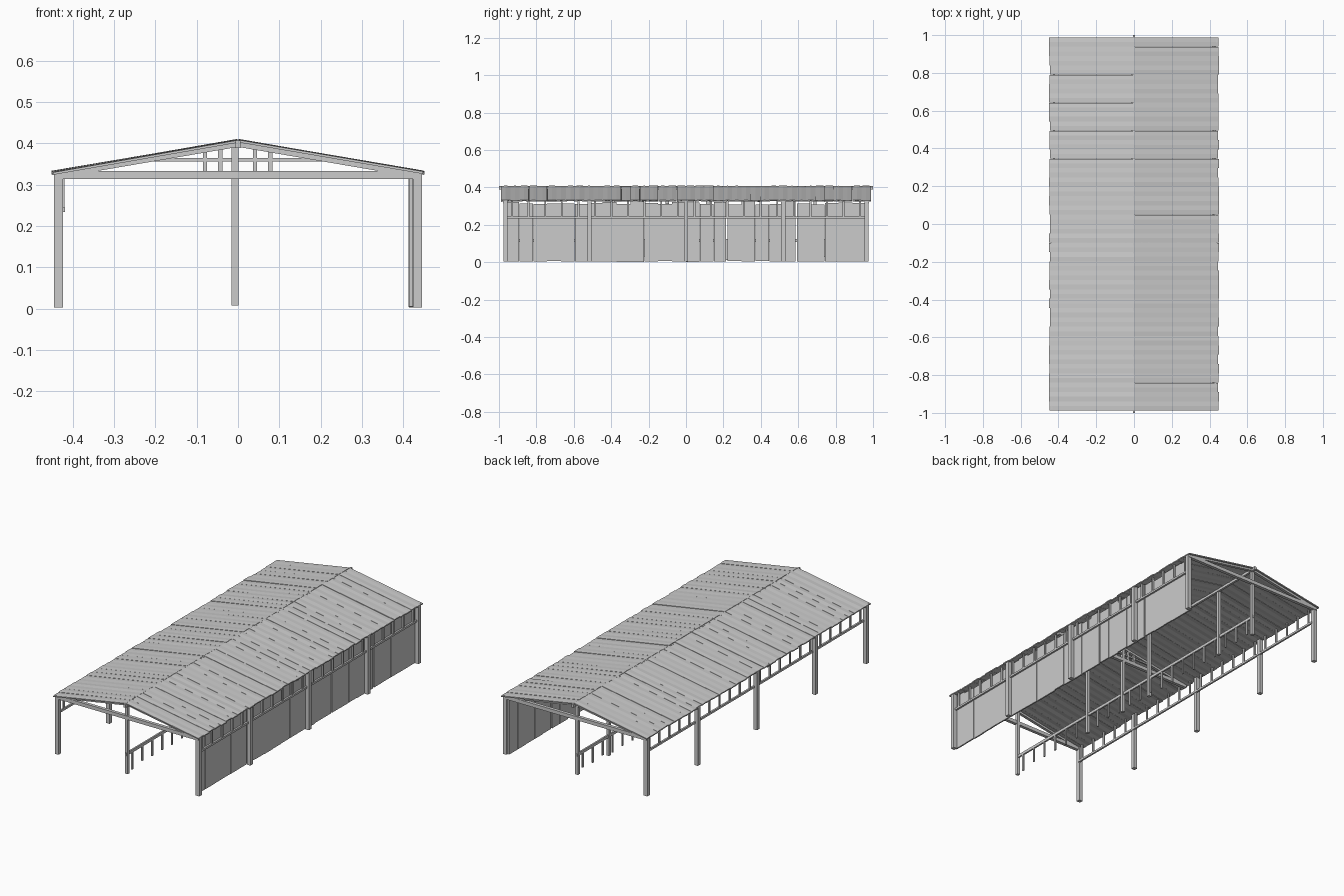
import bpy, bmesh, math, random
from mathutils import Vector, Matrix

if "Cube" in bpy.data.objects:
    bpy.data.objects.remove(bpy.data.objects["Cube"])

random.seed(4)
EAVE_X, EAVE_Z, RIDGE_Z = 0.45, 0.331, 0.408


def finish(name, bm):
    bmesh.ops.recalc_face_normals(bm, faces=bm.faces)
    me = bpy.data.meshes.new(name)
    bm.to_mesh(me)
    bm.free()
    ob = bpy.data.objects.new(name, me)
    bpy.context.collection.objects.link(ob)
    return ob


def add_box(bm, lo, hi):
    lo, hi = Vector(lo), Vector(hi)
    m = Matrix.Translation((lo + hi) / 2) @ Matrix.Diagonal((*(hi - lo), 1))
    bmesh.ops.create_cube(bm, size=1, matrix=m)


def boxes(name, spans):
    bm = bmesh.new()
    for lo, hi in spans:
        add_box(bm, lo, hi)
    return finish(name, bm)


def sweep(bm, start, end):
    """Skin two matching closed loops into a solid bar."""
    a = [bm.verts.new(p) for p in start]
    b = [bm.verts.new(p) for p in end]
    n = len(a)
    for i in range(n):
        bm.faces.new((a[i], a[(i + 1) % n], b[(i + 1) % n], b[i]))
    bm.faces.new(a)
    bm.faces.new(b)


def slope_bar(bm, side, y0, y1, top, thick, x1):
    """Bar following the roof pitch, top measured below the roof line."""
    drop = (RIDGE_Z - EAVE_Z) / EAVE_X

    def loop(x):
        z = RIDGE_Z - top - drop * x
        return [(side * x, y0, z), (side * x, y1, z),
                (side * x, y1, z - thick), (side * x, y0, z - thick)]
    sweep(bm, loop(0), loop(x1))


def post(x, y, top, r=0.011, bottom=0.003):
    return (x - r, y - r, bottom), (x + r, y + r, top)


# Roof boards: slightly cupped planks running down each slope
def roof_boards(name, side):
    bm = bmesh.new()
    n, w = 40, 1.976 / 40
    for i in range(n):
        y0 = -0.988 + i * w
        y1 = y0 + w - random.choice((0, 0.0005, 0.001))
        lift = random.uniform(-0.0015, 0.001)
        cup = random.uniform(0.0005, 0.002)
        out = EAVE_X + random.uniform(-0.006, 0.001)
        ym = (y0 + y1) / 2

        def loop(x, z):
            z += lift
            return [(side * x, y0, z), (side * x, ym, z + cup), (side * x, y1, z),
                    (side * x, y1, z - 0.006), (side * x, ym, z + cup - 0.006),
                    (side * x, y0, z - 0.006)]
        sweep(bm, loop(0.001, RIDGE_Z), loop(out, EAVE_Z + random.uniform(-0.001, 0.001)))
    return finish(name, bm)


roof_boards("roof_boards_left", -1)
roof_boards("roof_boards_right", 1)

# Ridge beam
boxes("ridge_beam", [((-0.006, -1.0, 0.388), (0.006, 1.0, 0.407))])

# Gable rafters, plus the pair at the middle truss
bm = bmesh.new()
for y in (-0.97, -0.10, 0.97):
    for s in (-1, 1):
        slope_bar(bm, s, y - 0.008, y + 0.008, 0.005, 0.012, 0.44)
finish("rafters", bm)

# Tie beams across the building
boxes("tie_beams", [((-0.44, y - 0.009, 0.313), (0.44, y + 0.009, 0.333))
                    for y in (-0.97, -0.10, 0.97)])

# Collar beam and struts of the middle truss
boxes("collar_beam", [((-0.25, -0.105, 0.356), (0.25, -0.095, 0.364))])
boxes("truss_struts", [((x - 0.005, -0.107, 0.333), (x + 0.005, -0.093, 0.404 - abs(x) * 0.171))
                       for x in (-0.08, -0.043, 0.041, 0.078)])

# Side posts and centre posts
SIDE_Y = (-0.965, -0.515, 0.0, 0.52, 0.965)
boxes("left_posts", [post(-0.434, y, 0.33) for y in SIDE_Y])
boxes("right_posts", [post(0.434, y, 0.33) for y in SIDE_Y])
boxes("centre_posts", [post(-0.007, y, 0.402, 0.0085, 0.007)
                       for y in (-0.965, -0.39, -0.10, 0.116, 0.69, 0.965)])

# Rails below each eave with short hanging slats
for label, x in (("left", -0.424), ("right", 0.429)):
    boxes(label + "_eave_rail", [((x - 0.005, -0.96, 0.234), (x + 0.005, 0.96, 0.245))])
    boxes(label + "_eave_slats", [((x - 0.004, y - 0.005, 0.238), (x + 0.004, y + 0.005, 0.327))
                                  for y in [-0.93 + 0.0886 * i for i in range(22)]])

# Low divider rail along the centre line with drop pickets
boxes("centre_rail", [((-0.012, -0.975, 0.108), (-0.003, 0.975, 0.124))])
boxes("centre_pickets", [((-0.011, y - 0.005, random.uniform(0.01, 0.03)),
                          (-0.004, y + 0.005, 0.115))
                         for y in [-0.92 + 0.0876 * i for i in range(22)]])

# Boarded right wall with uneven planks
bm = bmesh.new()
n, w = 26, 1.93 / 26
for i in range(n):
    y0 = -0.965 + i * w
    gap = 0.008 if i in (5, 15, 20) else 0.001
    x = 0.418 + random.uniform(-0.0015, 0.0015)
    add_box(bm, (x - 0.004, y0, random.uniform(0.002, 0.006)),
            (x + 0.004, y0 + w - gap, random.uniform(0.308, 0.325)))
finish("right_wall_boards", bm)
